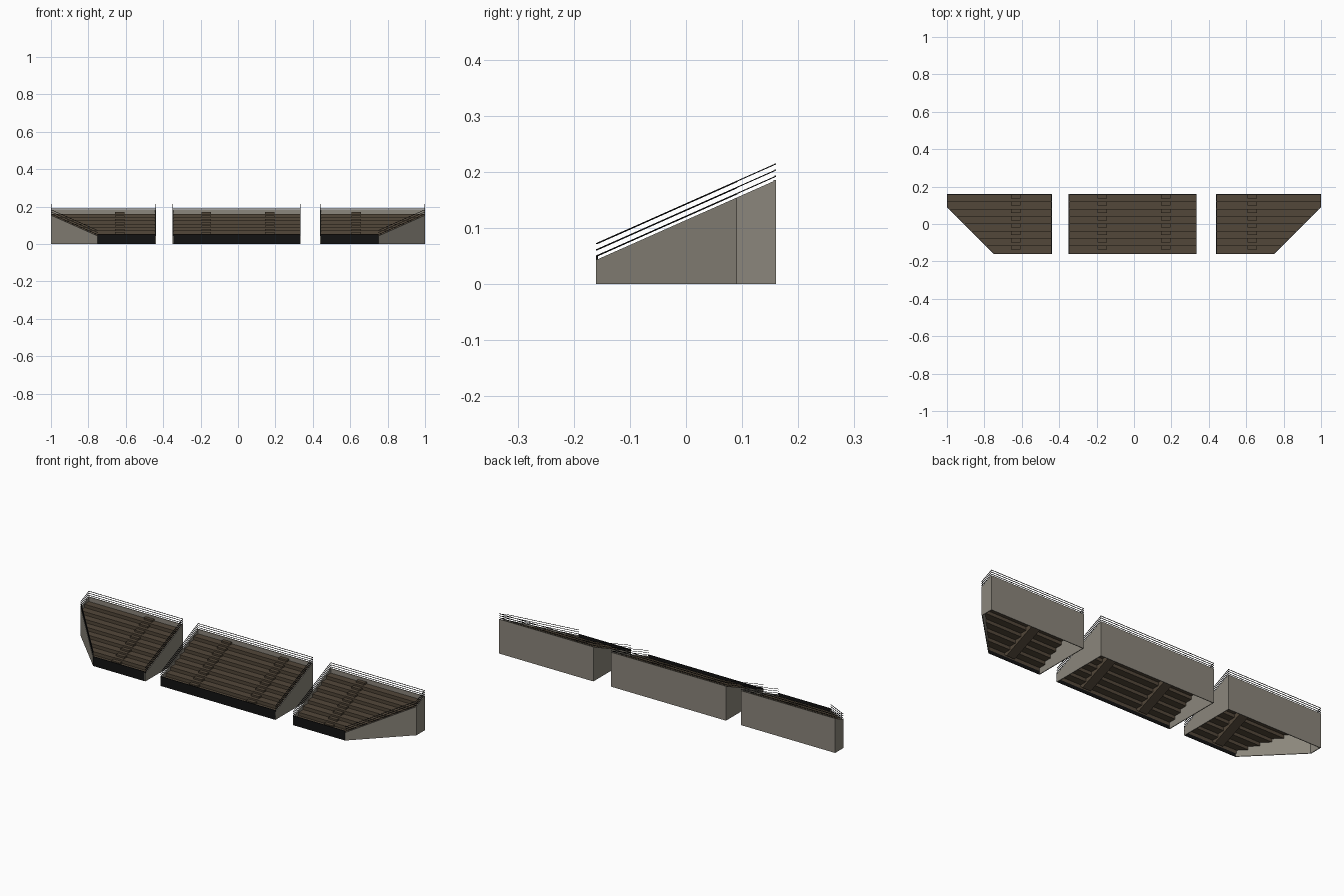
import bpy, bmesh
from mathutils import Vector

if "Cube" in bpy.data.objects:
    bpy.data.objects.remove(bpy.data.objects["Cube"])


def material(name, rgb):
    m = bpy.data.materials.new(name)
    m.diffuse_color = (*rgb, 1)
    m.use_nodes = True
    m.node_tree.nodes["Principled BSDF"].inputs["Base Color"].default_value = m.diffuse_color
    return m


CONCRETE = material("warm grey concrete", (0.26, 0.24, 0.20))
BROWN = material("dark brown boards", (0.085, 0.063, 0.041))
BLACK = material("black metal", (0.006, 0.006, 0.006))

Y0, Y1 = -0.16, 0.16          # front and back of the stand
ROWS, FIRST = 8, 0.036        # seating rows, height of the first tread
RISE = 0.142 / ROWS
T = 0.004                     # wall thickness


def slope(y):
    return 0.043 + (y - Y0) * 0.142 / (Y1 - Y0)


def finish(bm, name, mat):
    me = bpy.data.meshes.new(name)
    bm.to_mesh(me)
    bm.free()
    me.materials.append(mat)
    ob = bpy.data.objects.new(name, me)
    bpy.context.collection.objects.link(ob)
    return ob


def prism(bm, p, q, centre, t, lo, hi):
    """Upright slab on plan line p-q, thickened inward; lo/hi give heights by y."""
    p, q = Vector(p), Vector(q)
    d = (q - p).normalized()
    n = Vector((-d.y, d.x))
    if n.dot(centre - p) < 0:
        n = -n
    plan = [p, q, q + n * t, p + n * t]
    ys = [p.y, q.y, q.y, p.y]
    bot = [bm.verts.new((c.x, c.y, lo(y))) for c, y in zip(plan, ys)]
    top = [bm.verts.new((c.x, c.y, hi(y))) for c, y in zip(plan, ys)]
    bm.faces.new(bot)
    bm.faces.new(top)
    for i in range(4):
        j = (i + 1) % 4
        bm.faces.new((bot[i], bot[j], top[j], top[i]))


def extrude_profile(profile, xa, xb):
    """Closed (y, z) profile stretched from xa to xb."""
    bm = bmesh.new()
    a = [bm.verts.new((xa, y, z)) for y, z in profile]
    b = [bm.verts.new((xb, y, z)) for y, z in profile]
    bm.faces.new(a)
    bm.faces.new(b)
    for i in range(len(a)):
        j = (i + 1) % len(a)
        bm.faces.new((a[i], a[j], b[j], b[i]))
    bmesh.ops.recalc_face_normals(bm, faces=bm.faces)
    return bm


def stair_line(steps, z0, rise):
    d = (Y1 - Y0 - 0.006) / steps
    pts = [(Y0 + 0.003, z0 - rise)]
    for i in range(steps):
        y, z = Y0 + 0.003 + i * d, z0 + i * rise
        pts += [(y, z), (y + d, z)]
    return pts


def stand(name, plan, aisles):
    """One stand; plan runs from one front corner round the back to the other."""
    centre = sum((Vector(p) for p in plan), Vector((0, 0))) / len(plan)
    sides = list(zip(plan, plan[1:]))

    # concrete side and back walls
    bm = bmesh.new()
    for p, q in sides:
        prism(bm, p, q, centre, T, lambda y: 0, slope)
    bmesh.ops.recalc_face_normals(bm, faces=bm.faces)
    finish(bm, name + "_walls", CONCRETE)

    # black front panel
    bm = bmesh.new()
    prism(bm, plan[-1], plan[0], centre, 0.003, lambda y: 0, lambda y: 0.051)
    bmesh.ops.recalc_face_normals(bm, faces=bm.faces)
    finish(bm, name + "_front_panel", BLACK)

    # three rails above the walls
    bm = bmesh.new()
    for p, q in sides:
        for h in (0.007, 0.018, 0.029):
            prism(bm, p, q, centre, 0.0025,
                  lambda y: slope(y) + h - 0.001, lambda y: slope(y) + h + 0.001)
    bmesh.ops.recalc_face_normals(bm, faces=bm.faces)
    finish(bm, name + "_rails", BLACK)

    # stepped seating rows, a thin folded sheet trimmed to the plan
    top = stair_line(ROWS, FIRST, RISE)
    under = [(y + 0.003, z - 0.003) for y, z in reversed(top[:-1])]
    profile = top + [(top[-1][0], top[-1][1] - 0.003)] + under
    xs = [p[0] for p in plan]
    bm = extrude_profile(profile, min(xs) + 0.002, max(xs) - 0.002)
    for p, q in sides:
        d = Vector(q) - Vector(p)
        if abs(d.x) > 0.01 and abs(d.y) > 0.01:
            n = Vector((-d.y, d.x, 0)).normalized()
            if n.xy.dot(centre - Vector(p)) > 0:
                n = -n
            bmesh.ops.bisect_plane(
                bm, geom=bm.verts[:] + bm.edges[:] + bm.faces[:],
                plane_co=Vector((*p, 0)) - n * 0.002, plane_no=n, clear_outer=True)
    finish(bm, name + "_seating_rows", BROWN)

    # aisle stairs with half-height steps and a sloping underside
    for k, x in enumerate(aisles):
        pts = stair_line(ROWS * 2, FIRST + 0.001, RISE / 2)
        pts.append((pts[-1][0], pts[-1][1] - 0.035))
        pts.append((Y0 + 0.02, 0.012))
        bm = extrude_profile(pts, x - 0.025, x + 0.025)
        finish(bm, f"{name}_aisle_{k + 1}", BROWN)


# middle stand, then the two mirrored corner stands
stand("middle_stand",
      [(0.335, Y0), (0.335, Y1), (-0.35, Y1), (-0.35, Y0)], (-0.17, 0.17))
for side, s in (("left", -1), ("right", 1)):
    stand(side + "_stand",
          [(s * 0.75, Y0), (s * 1.0, 0.09), (s * 1.0, Y1),
           (s * 0.439, Y1), (s * 0.439, Y0)], (s * 0.632,))
